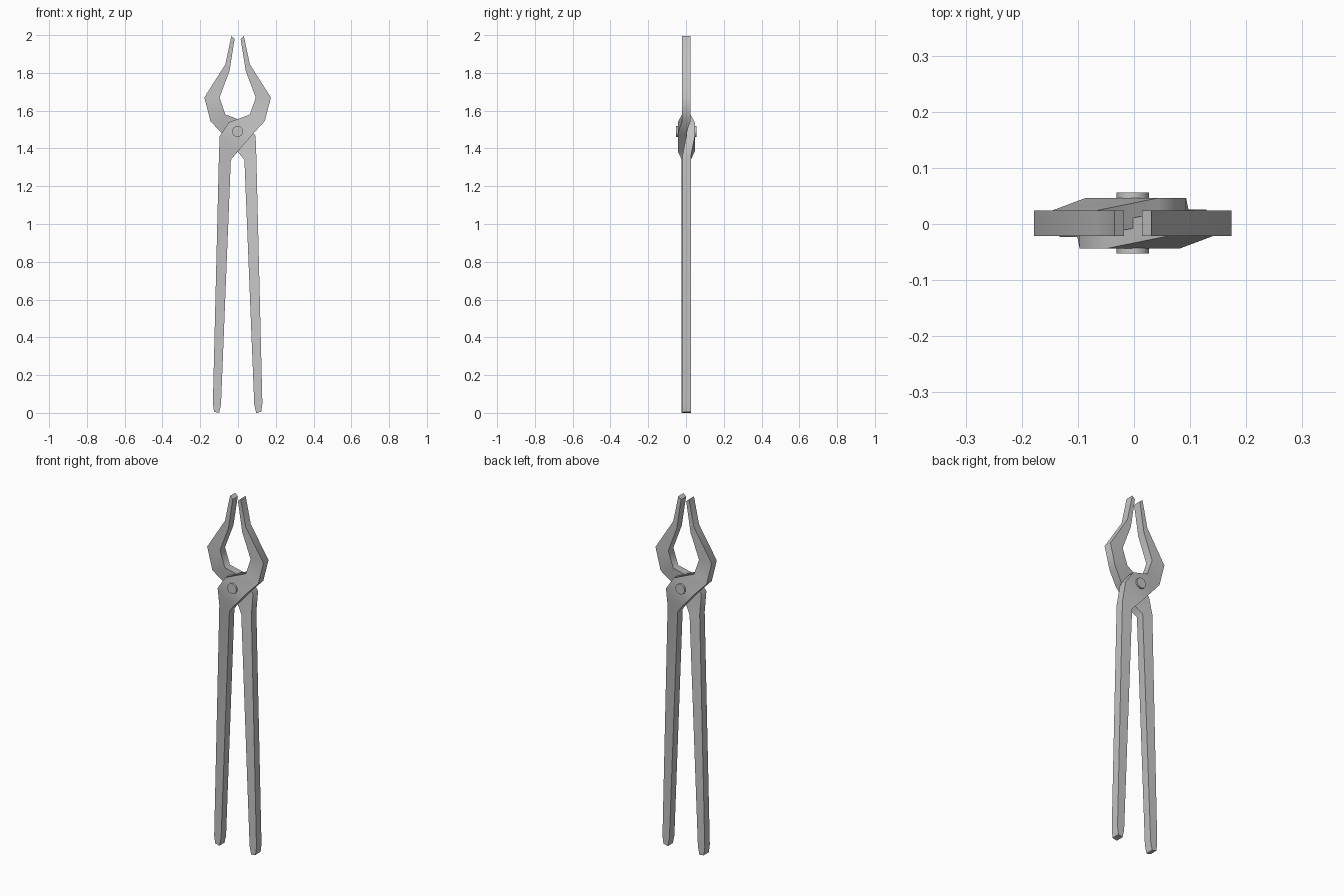
import bpy, bmesh, math
from mathutils import Matrix, Vector

cube = bpy.data.objects.get("Cube")
if cube:
    bpy.data.objects.remove(cube, do_unlink=True)

steel = bpy.data.materials.new("light grey steel")
steel.use_nodes = True
GREY = (0.55, 0.55, 0.55, 1)
steel.diffuse_color = GREY
steel.node_tree.nodes["Principled BSDF"].inputs["Base Color"].default_value = GREY

AXIS = Vector((-0.002, 0.0015, 0))  # vertical axis the two arms share
HALF = 0.0225                       # half the bar thickness

# Stations from jaw tip to handle end:
# outer jaw edge (x, z), inner jaw edge (x, z), how far the bar steps forward
STATIONS = [
    ((0.033, 1.995), (0.016, 1.98), 0),
    ((0.065, 1.845), (0.043, 1.81), 0),
    ((0.176, 1.67), (0.096, 1.67), 0),
    ((0.144, 1.545), (0.065, 1.58), 0),
    ((0.084, 1.48), (-0.046, 1.538), 1),
    ((0.002, 1.385), (-0.095, 1.465), 1),
    ((-0.036, 1.34), (-0.099, 1.36), 0.08),
    ((-0.088, 0.045), (-0.131, 0.05), 0.08),
    ((-0.098, 0.0), (-0.125, 0.006), 0.08),
]


def finish(bm, name):
    """Turn a bmesh into a shaded object placed on the shared axis."""
    bmesh.ops.recalc_face_normals(bm, faces=bm.faces)
    mesh = bpy.data.meshes.new(name)
    bm.to_mesh(mesh)
    bm.free()
    mesh.materials.append(steel)
    obj = bpy.data.objects.new(name, mesh)
    obj.location = AXIS
    bpy.context.collection.objects.link(obj)
    bpy.ops.object.select_all(action="DESELECT")
    obj.select_set(True)
    bpy.context.view_layer.objects.active = obj
    bpy.ops.object.shade_smooth_by_angle(angle=math.radians(55))


def make_arm(name, turn):
    """Loft a four-sided bar through the stations, turned about the axis."""
    bm = bmesh.new()
    rings = []
    for outer, inner, step in STATIONS:
        mid = -step * HALF
        rings.append([bm.verts.new((x, mid + side * HALF, z))
                      for (x, z), side in ((outer, -1), (inner, -1),
                                           (inner, 1), (outer, 1))])
    for a, b in zip(rings, rings[1:]):
        for i in range(4):
            j = (i + 1) % 4
            bm.faces.new((a[i], a[j], b[j], b[i]))
    bm.faces.new(rings[0])
    bm.faces.new(rings[-1])
    bmesh.ops.rotate(bm, verts=bm.verts, cent=(0, 0, 0),
                     matrix=Matrix.Rotation(turn, 3, "Z"))
    finish(bm, name)


# Two identical arms crossing at the pivot
make_arm("front_arm", 0)
make_arm("back_arm", math.pi)

# Rivet through the pivot
bm = bmesh.new()
place = Matrix.Translation((0, 0, 1.49)) @ Matrix.Rotation(math.pi / 2, 4, "X")
bmesh.ops.create_cone(bm, cap_ends=True, segments=16, radius1=0.029,
                      radius2=0.029, depth=0.109, matrix=place)
finish(bm, "pivot_rivet")
